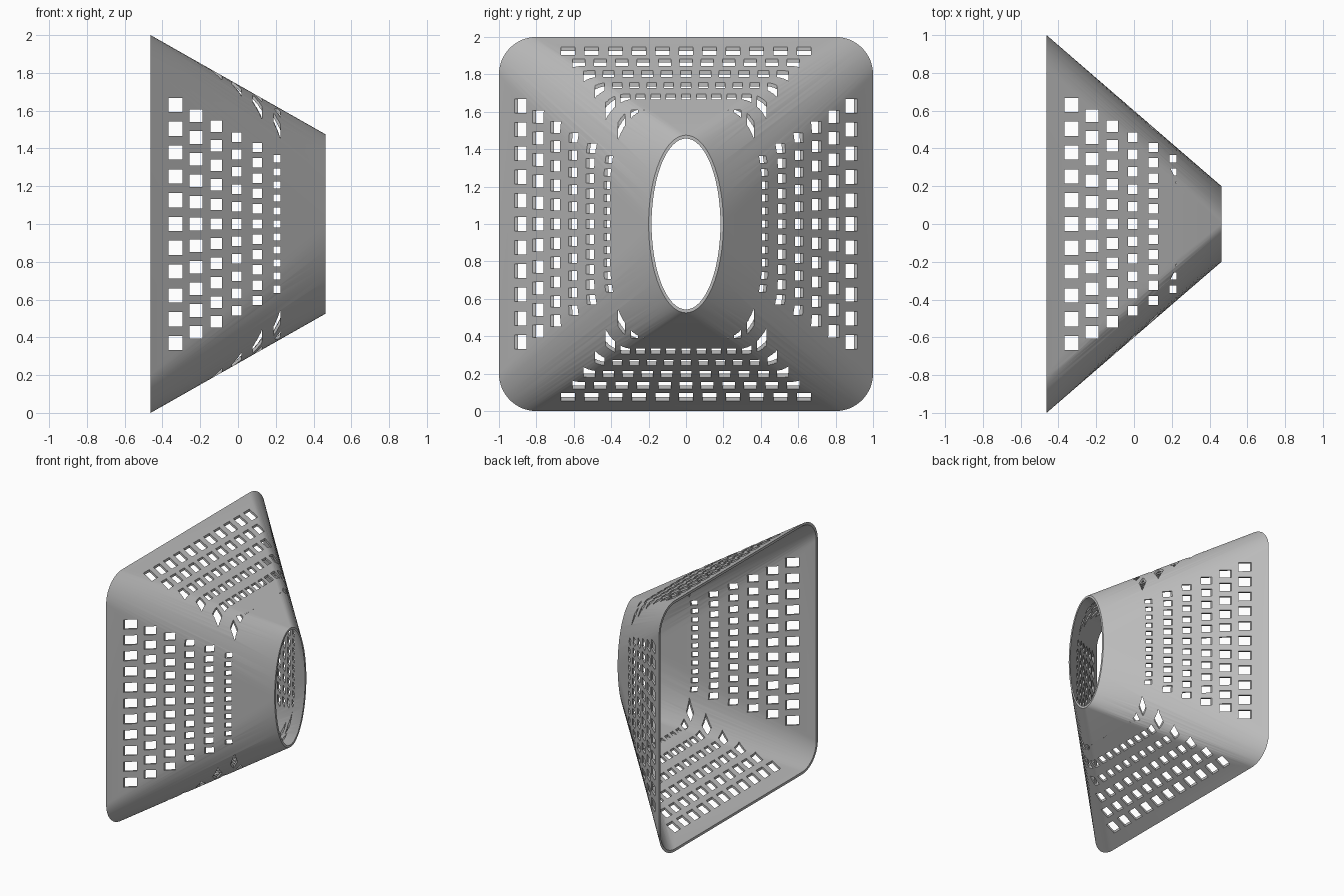
import bpy, bmesh, math

if "Cube" in bpy.data.objects:
    bpy.data.objects.remove(bpy.data.objects["Cube"])

N = 16          # segments per rounded corner
X0, X1 = -0.463, 0.463
GREY = bpy.data.materials.new("plain grey")
GREY.diffuse_color = (0.5, 0.5, 0.5, 1)
GREY.use_nodes = True
GREY.node_tree.nodes["Principled BSDF"].inputs["Base Color"].default_value = GREY.diffuse_color


def rings(bm, half, radius, ry, rz):
    """Rounded square ring at the wide end, ellipse ring at the narrow end."""
    wide, narrow = [], []
    for q, (sy, sz) in enumerate([(1, 1), (-1, 1), (-1, -1), (1, -1)]):
        for i in range(N + 1):
            a = math.pi / 2 * (q + i / N)
            c, s = math.cos(a), math.sin(a)
            wide.append(bm.verts.new((X0, sy * (half - radius) + radius * c,
                                      1 + sz * (half - radius) + radius * s)))
            if i < N:
                narrow.append(bm.verts.new((X1, ry * c, 1 + rz * s)))
    return wide, narrow


def loft(bm, wide, narrow):
    """Curved corners, joined by flat triangles that meet the ellipse."""
    for q in range(4):
        for i in range(N):
            a, b = wide[q * (N + 1) + i], wide[q * (N + 1) + i + 1]
            c, d = narrow[(q * N + i + 1) % (4 * N)], narrow[q * N + i]
            bm.faces.new((a, b, c))
            bm.faces.new((a, c, d))
        bm.faces.new((wide[q * (N + 1) + N], wide[(q + 1) * (N + 1) % len(wide)],
                      narrow[(q + 1) * N % (4 * N)]))


def bridge(bm, r1, r2):
    for i in range(len(r1)):
        j = (i + 1) % len(r1)
        bm.faces.new((r1[i], r1[j], r2[j], r2[i]))


def make_object(name, bm):
    bmesh.ops.recalc_face_normals(bm, faces=bm.faces)
    mesh = bpy.data.meshes.new(name)
    bm.to_mesh(mesh)
    bm.free()
    mesh.materials.append(GREY)
    ob = bpy.data.objects.new(name, mesh)
    bpy.context.collection.objects.link(ob)
    return ob


# Thin hollow funnel: rounded square to ellipse
bm = bmesh.new()
outer_wide, outer_narrow = rings(bm, 1.0, 0.2, 0.2, 0.475)
inner_wide, inner_narrow = rings(bm, 0.98, 0.18, 0.184, 0.457)
loft(bm, outer_wide, outer_narrow)
loft(bm, inner_wide, inner_narrow)
bridge(bm, outer_wide, inner_wide)
bridge(bm, outer_narrow, inner_narrow)
shell = make_object("perforated_shell", bm)

# Rows of square holes: x, size, spacing, reach of the vertical cutters
ROWS = [(-0.33, 0.075, 0.126, 1.1), (-0.222, 0.067, 0.1145, 1.1),
        (-0.115, 0.060, 0.1035, 1.1), (-0.006, 0.051, 0.092, 1.1),
        (0.101, 0.050, 0.081, 1.1), (0.206, 0.038, 0.069, 0.61)]


def cutters(name, vertical):
    bm = bmesh.new()
    for x, size, step, reach in ROWS:
        for k in range(-5, 6):
            vs = bmesh.ops.create_cube(bm, size=1)["verts"]
            for v in vs:
                along = v.co.z * 2 * (reach if vertical else 1.1)
                across = k * step + v.co.y * size
                y, z = (across, along) if vertical else (along, across)
                v.co = (x + v.co.x * size, y, 1 + z)
    ob = make_object(name, bm)
    ob.hide_render = True
    return ob


helpers = [cutters("side_hole_cutter", False), cutters("top_hole_cutter", True)]
for cutter in helpers:
    mod = shell.modifiers.new(cutter.name, "BOOLEAN")
    mod.operation = "DIFFERENCE"
    mod.solver = "EXACT"
    mod.object = cutter

# Bake the holes, remove the cutters and smooth the curved corners
bpy.context.view_layer.objects.active = shell
shell.select_set(True)
for mod in list(shell.modifiers):
    bpy.ops.object.modifier_apply(modifier=mod.name)
for cutter in helpers:
    bpy.data.objects.remove(cutter)
bpy.ops.object.shade_smooth_by_angle(angle=math.radians(30))
